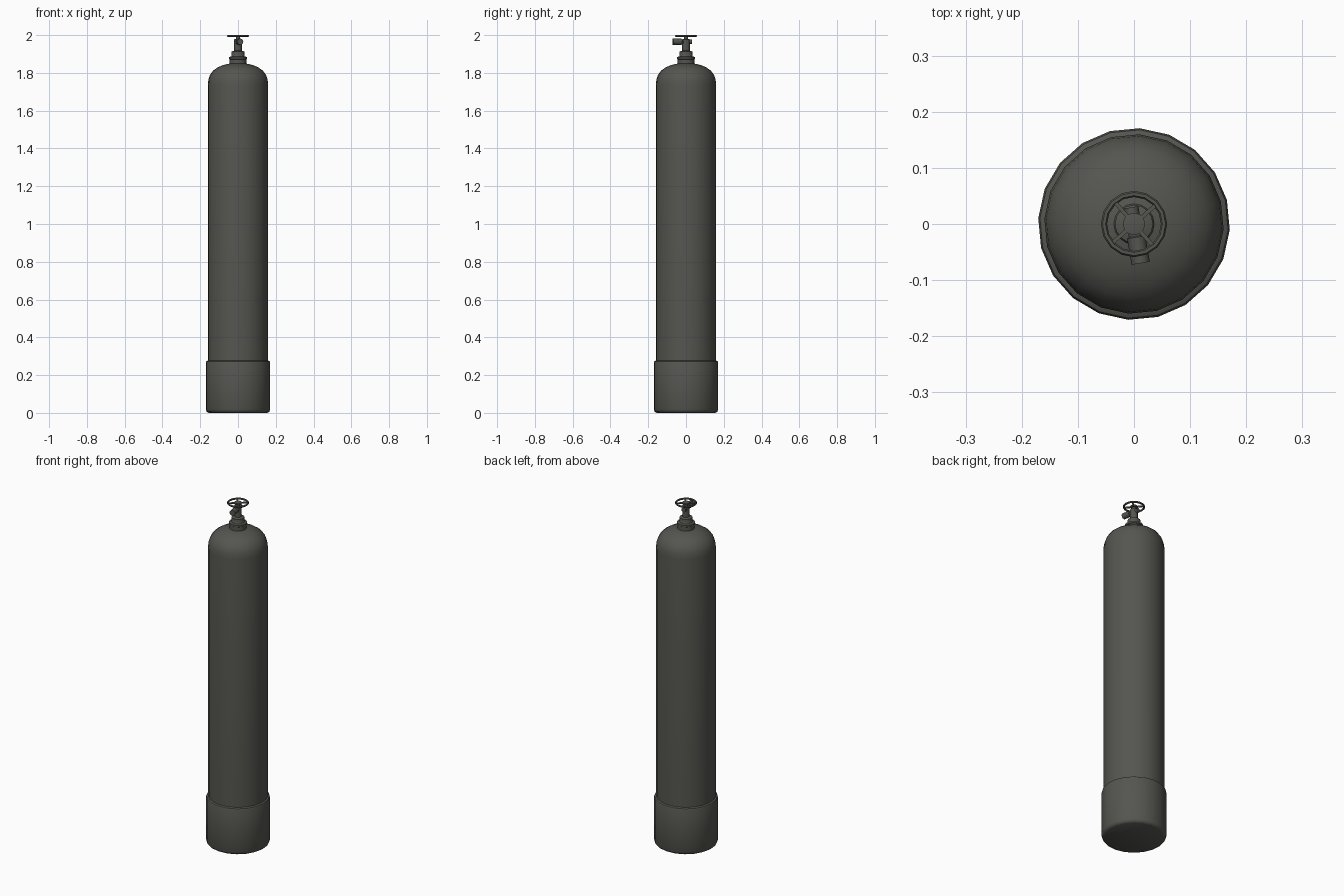
import bpy, bmesh, math
from mathutils import Matrix, Vector

if "Cube" in bpy.data.objects:
    bpy.data.objects.remove(bpy.data.objects["Cube"])

mat = bpy.data.materials.new("dark olive grey")
mat.diffuse_color = (0.09, 0.09, 0.08, 1)
mat.use_nodes = True
mat.node_tree.nodes["Principled BSDF"].inputs["Base Color"].default_value = mat.diffuse_color


def finish(name, bm, angle=40):
    bmesh.ops.recalc_face_normals(bm, faces=bm.faces)
    me = bpy.data.meshes.new(name)
    bm.to_mesh(me)
    bm.free()
    me.materials.append(mat)
    ob = bpy.data.objects.new(name, me)
    bpy.context.collection.objects.link(ob)
    bpy.ops.object.select_all(action='DESELECT')
    ob.select_set(True)
    bpy.context.view_layer.objects.active = ob
    bpy.ops.object.shade_smooth_by_angle(angle=math.radians(angle))
    return ob


def lathe(name, profile, sides, offset=0.0, matrix=Matrix(), closed=False):
    """Revolve (radius, z) points; cap the ends unless the profile is a loop."""
    bm = bmesh.new()
    rings = []
    for r, z in profile:
        ring = []
        for i in range(sides):
            a = math.radians(offset) + math.tau * i / sides
            ring.append(bm.verts.new(matrix @ Vector((r * math.cos(a), r * math.sin(a), z))))
        rings.append(ring)
    pairs = list(zip(rings, rings[1:]))
    if closed:
        pairs.append((rings[-1], rings[0]))
    else:
        bm.faces.new(rings[0])
        bm.faces.new(rings[-1])
    for lo, hi in pairs:
        for i in range(sides):
            j = (i + 1) % sides
            bm.faces.new((lo[i], lo[j], hi[j], hi[i]))
    return finish(name, bm)


# Tank with domed shoulder
lathe("tank_body", [(0.16, 0.25), (0.16, 1.735), (0.157, 1.765), (0.148, 1.79),
                    (0.132, 1.812), (0.108, 1.829), (0.078, 1.842), (0.04, 1.85)], 20, -3.5)

# Base sleeve with softened edges
lathe("base_sleeve", [(0.155, 0), (0.166, 0.006), (0.171, 0.018), (0.171, 0.265),
                      (0.168, 0.273), (0.159, 0.278)], 20, -3.5)

# Neck collar and valve stem
lathe("neck_collar", [(0.045, 1.835), (0.045, 1.872), (0.048, 1.874), (0.048, 1.884),
                      (0.036, 1.887), (0.034, 1.89), (0.034, 1.913), (0.02, 1.918)], 16)
lathe("valve_stem", [(0.02, 1.91), (0.02, 1.978), (0.011, 1.98), (0.011, 1.993)], 12)

# Side outlet, pointing to the front and slightly right
aim = Vector((0.17, -1, 0)).to_track_quat('Z', 'Y').to_matrix().to_4x4()
outlet = Matrix.Translation((0, 0, 1.965)) @ aim
lathe("side_outlet", [(0.013, -0.03), (0.013, 0.022), (0.0165, 0.024), (0.0165, 0.071)],
      12, 0, outlet)

# Hand wheel: rim, hub and four spokes
rim = [(0.0535 + 0.0055 * math.cos(math.tau * k / 6), 1.9955 + 0.0045 * math.sin(math.tau * (k + .0) / 6) * 1.15)
       for k in range(6)]
lathe("wheel_rim", rim, 16, 0, closed=True)
lathe("wheel_hub", [(0.02, 1.99), (0.02, 1.999), (0.015, 2.0)], 12)
for k in range(4):
    bm = bmesh.new()
    m = (Matrix.Rotation(math.radians(41 + 90 * k), 4, 'Z') @ Matrix.Translation((0.034, 0, 1.995))
         @ Matrix.Diagonal((0.038, 0.007, 0.007, 1)))
    bmesh.ops.create_cube(bm, size=1, matrix=m)
    finish(f"wheel_spoke_{k + 1}", bm)
